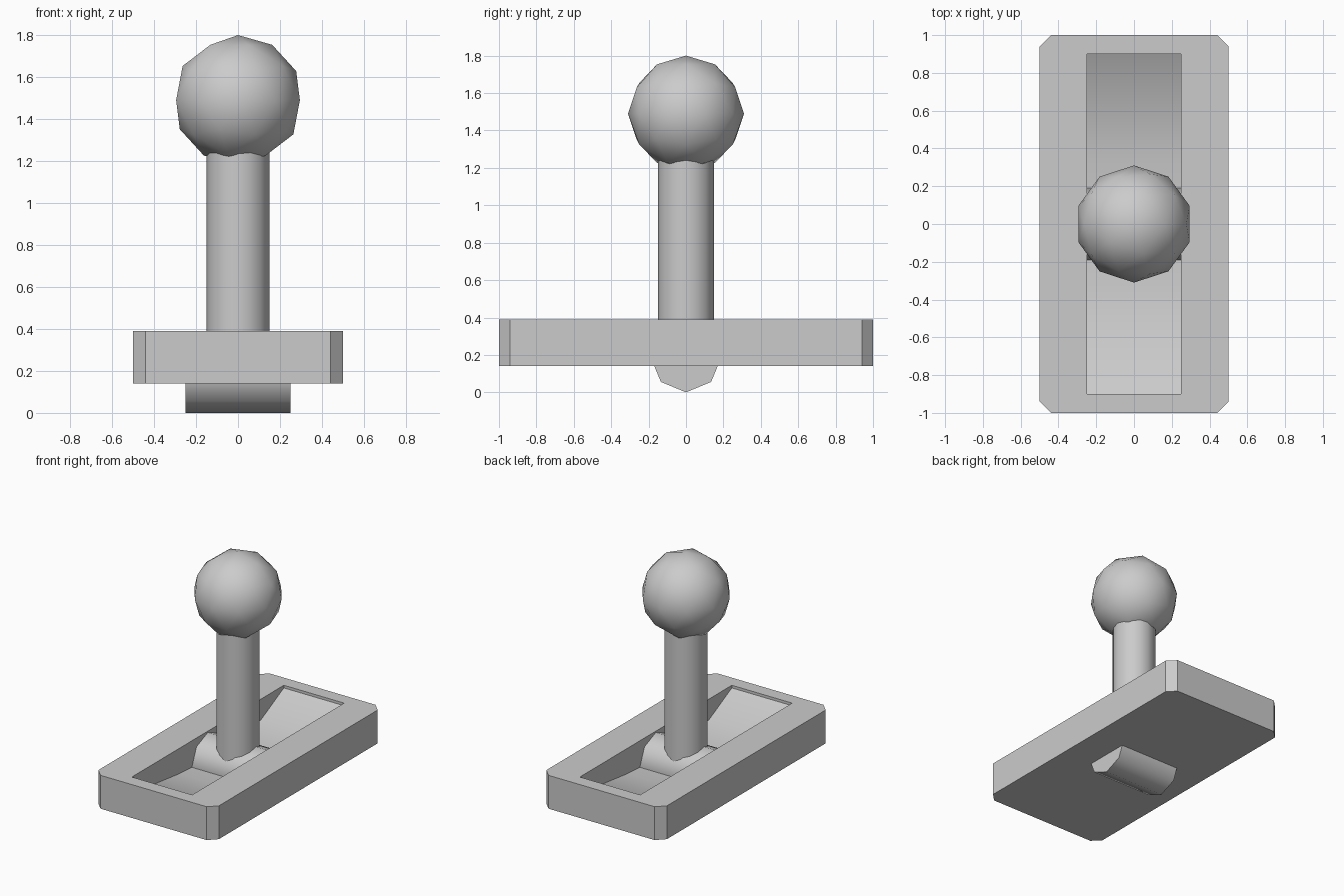
import bpy, bmesh, math

if "Cube" in bpy.data.objects:
    bpy.data.objects.remove(bpy.data.objects["Cube"])


def prism(name, points, axis, lo, hi):
    """Extrude a closed profile along x (profile in y,z) or z (profile in x,y)."""
    bm = bmesh.new()
    place = (lambda p, t: (t, *p)) if axis == 'x' else (lambda p, t: (*p, t))
    face = bm.faces.new([bm.verts.new(place(p, lo)) for p in points])
    ext = bmesh.ops.extrude_face_region(bm, geom=[face])
    verts = [v for v in ext['geom'] if isinstance(v, bmesh.types.BMVert)]
    for v in verts:
        v.co['xyz'.index(axis)] = hi
    bmesh.ops.recalc_face_normals(bm, faces=bm.faces)
    mesh = bpy.data.meshes.new(name)
    bm.to_mesh(mesh)
    bm.free()
    ob = bpy.data.objects.new(name, mesh)
    bpy.context.collection.objects.link(ob)
    return ob


def smooth(ob, degrees):
    bpy.ops.object.select_all(action='DESELECT')
    ob.select_set(True)
    bpy.context.view_layer.objects.active = ob
    bpy.ops.object.shade_smooth_by_angle(angle=math.radians(degrees))


# Base plate with clipped corners
W, L, C = 0.5, 1.0, 0.06
outline = [(W - C, -L), (W, -L + C), (W, L - C), (W - C, L),
           (-W + C, L), (-W, L - C), (-W, -L + C), (-W + C, -L)]
base = prism("base_plate", outline, 'z', 0.14, 0.39)

# Dished slot cut into the plate
half = [(0.9, 0.6), (0.9, 0.37), (0.63, 0.235), (0.34, 0.2)]
dish = half + [(0, 0.18)] + [(-y, z) for y, z in reversed(half)]
cutter = prism("slot_cutter", dish, 'x', -0.25, 0.25)
cutter.hide_render = True
mod = base.modifiers.new("slot", 'BOOLEAN')
mod.operation = 'DIFFERENCE'
mod.solver = 'EXACT'
mod.object = cutter
bpy.context.view_layer.objects.active = base
bpy.ops.object.modifier_apply(modifier=mod.name)
bpy.data.objects.remove(cutter)
smooth(base, 30)

# Eight-sided pivot roller lying across the slot
ring = [(0.19 * math.sin(i * math.pi / 4), 0.19 - 0.19 * math.cos(i * math.pi / 4))
        for i in range(8)]
pivot = prism("pivot_roller", ring, 'x', -0.25, 0.25)
smooth(pivot, 50)

# Lever shaft
bpy.ops.mesh.primitive_cylinder_add(vertices=16, radius=0.15, depth=1.2,
                                    location=(0, 0, 0.8))
shaft = bpy.context.object
shaft.name = "lever_shaft"
smooth(shaft, 40)

# Ball knob
bpy.ops.mesh.primitive_ico_sphere_add(subdivisions=2, radius=0.31,
                                      location=(0, 0, 1.49))
knob = bpy.context.object
knob.name = "ball_knob"
smooth(knob, 60)
